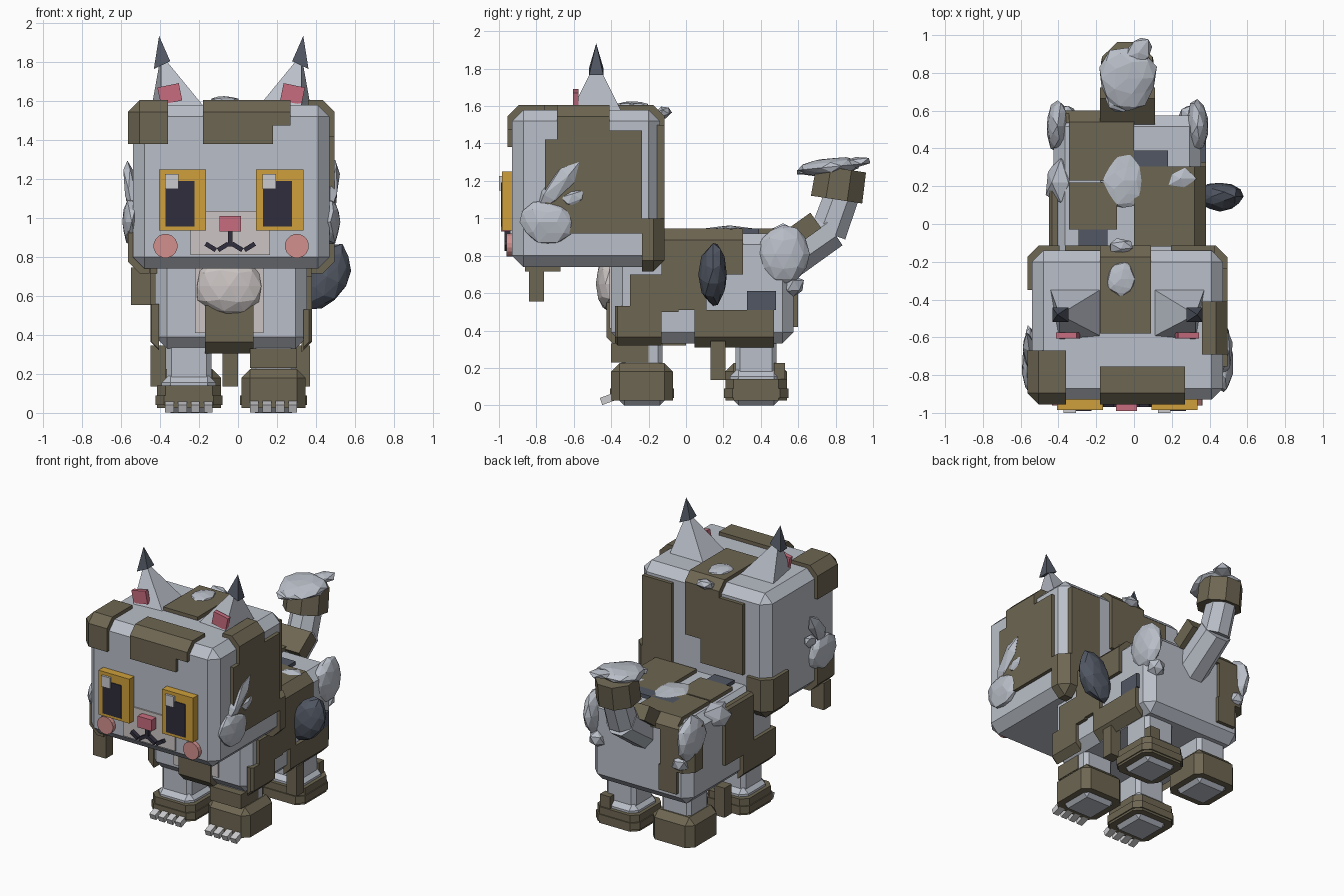
import bpy, bmesh, math, random
from mathutils import Matrix, Vector, Euler

if "Cube" in bpy.data.objects:
    bpy.data.objects.remove(bpy.data.objects["Cube"])
random.seed(4)
MID = -0.035      # symmetry plane
INF = 9


def material(name, *rgb):
    m = bpy.data.materials.new(name)
    m.use_nodes = True
    m.diffuse_color = (*rgb, 1)
    m.node_tree.nodes["Principled BSDF"].inputs["Base Color"].default_value = (*rgb, 1)
    return m


GREY = material("pale grey", .49, .52, .58)
BROWN = material("olive brown", .155, .133, .085)
SLATE = material("slate", .082, .095, .125)
INK = material("ink", .029, .027, .045)
AMBER = material("amber", .62, .35, .045)
ROSE = material("rose", .57, .15, .21)
BLUSH = material("blush", .64, .28, .27)
CREAM = material("cream", .6, .56, .55)
WHITE = material("off white", .6, .6, .62)


def finish(bm, name, mat):
    bmesh.ops.recalc_face_normals(bm, faces=bm.faces)
    me = bpy.data.meshes.new(name)
    bm.to_mesh(me)
    bm.free()
    me.materials.append(mat)
    ob = bpy.data.objects.new(name, me)
    ob.location.x = MID
    bpy.context.collection.objects.link(ob)
    return ob


def box(name, mat, loc, size, rot=(0, 0, 0), bevel=0):
    bm = bmesh.new()
    bmesh.ops.create_cube(bm, size=1, matrix=Matrix.LocRotScale(Vector(loc), Euler(rot), Vector(size)))
    if bevel:
        bmesh.ops.bevel(bm, geom=bm.edges[:], offset=bevel, segments=1, affect='EDGES')
    return finish(bm, name, mat)


def patch(name, mat, base, *ranges, grow=.025):
    """Part of an enlarged chamfered block, trimmed to x, y and z ranges."""
    loc, size, bevel = base
    bm = bmesh.new()
    bmesh.ops.create_cube(bm, size=1, matrix=Matrix.LocRotScale(
        Vector(loc), None, Vector([s + 2 * grow for s in size])))
    bmesh.ops.bevel(bm, geom=bm.edges[:], offset=bevel, segments=1, affect='EDGES')
    for axis, (lo, hi) in enumerate(ranges):
        for limit, sign in ((lo, -1), (hi, 1)):
            co, no = Vector(), Vector()
            co[axis], no[axis] = limit, sign
            cut = bmesh.ops.bisect_plane(bm, geom=bm.verts[:] + bm.edges[:] + bm.faces[:],
                                         plane_co=co, plane_no=no, clear_outer=True)
            edges = [g for g in cut["geom_cut"] if isinstance(g, bmesh.types.BMEdge)]
            if edges:
                bmesh.ops.edgeloop_fill(bm, edges=edges)
    return finish(bm, name, mat)


def tuft(name, mat, loc, radii, rot=(0, 0, 0), detail=2, jitter=.1):
    bm = bmesh.new()
    bmesh.ops.create_icosphere(bm, subdivisions=detail, radius=1)
    for v in bm.verts:
        v.co *= 1 + random.uniform(-jitter, jitter)
    bm.transform(Matrix.LocRotScale(Vector(loc), Euler(rot), Vector(radii)))
    return finish(bm, name, mat)


def prism(name, mat, a, b, r1, r2, sides=8):
    a, b = Vector(a), Vector(b)
    turn = (b - a).to_track_quat('Z', 'Y').to_matrix().to_4x4()
    bm = bmesh.new()
    bmesh.ops.create_cone(bm, cap_ends=True, segments=sides, radius1=r1, radius2=r2, depth=(b - a).length,
                          matrix=Matrix.Translation((a + b) / 2) @ turn @ Matrix.Rotation(math.pi / sides, 4, 'Z'))
    return finish(bm, name, mat)


def pyramid(name, mat, base, apex):
    bm = bmesh.new()
    ring = [bm.verts.new(p) for p in base]
    top = bm.verts.new(apex)
    bm.faces.new(ring)
    for i, v in enumerate(ring):
        bm.faces.new((v, ring[(i + 1) % len(ring)], top))
    return finish(bm, name, mat)


# Head block and its coat patches
head = ((0, -.535, 1.16), (1.01, .79, .84), .06)
box("head", GREY, head[0], head[1], bevel=head[2])
for name, *r in (
        ("brow_corner", (-INF, -.325), (-INF, -.67), (1.38, INF)),
        ("fringe_bar", (-.145, .305), (-INF, -.755), (1.475, INF)),
        ("fringe_step", (-.145, .215), (-INF, -.9), (1.38, 1.5)),
        ("cheek_patch_mid", (.395, INF), (-.69, -.41), (.92, INF)),
        ("cheek_patch_front", (.42, INF), (-.755, -.69), (.92, 1.42)),
        ("cheek_patch_rear", (.42, INF), (-.41, -.235), (.92, 1.47)),
        ("left_jaw_corner", (.41, INF), (-.235, INF), (-INF, 1.0)),
        ("right_jaw_corner", (-INF, -.36), (-.35, INF), (-INF, 1.0)),
        ("right_jowl", (-INF, -.42), (-.86, -.67), (-INF, .95)),
        ("crown_strip", (-.145, .125), (-.58, INF), (1.5, INF)),
        ("nape_upper", (-.145, .125), (-.3, INF), (1.17, INF)),
        ("nape_lower", (-.33, 0), (-.3, INF), (1.0, 1.5)),
        ("nape_side", (.23, .46), (-.3, INF), (.85, 1.5))):
    patch(name, BROWN, head, *r)
box("jowl_drop", BROWN, (-.465, -.8, .65), (.1, .08, .19))

# Face, mirrored features
for s, side in ((-1, "right"), (1, "left")):
    ex = s * .25
    box(side + "_eye", AMBER, (ex, -.955, 1.093), (.243, .06, .315))
    box(side + "_pupil", INK, (ex - .013, -.96, 1.073), (.148, .06, .235))
    box(side + "_eye_glint", WHITE, (ex - .055, -.97, 1.188), (.068, .06, .077))
    prism(side + "_blush", BLUSH, (s * .337, -.92, .857), (s * .337, -.96, .857), .062, .062, 16)
    for dx, tilt in ((.036, 1), (.1, -1)):
        box(side + "_mouth_line", INK, (s * dx - .005, -.955, .852), (.062, .03, .023), (0, s * tilt * .55, 0))

    # Ears
    base = [(s * x, y, 1.56) for x, y in ((.41, -.34), (.36, -.62), (.13, -.6), (.13, -.34))]
    pyramid(side + "_ear", GREY, base, (s * .36, -.48, 1.84))
    base = [(s * .355 + i * .042, -.48 + j * .038, 1.785 - s * i * .02)
            for i, j in ((-1, -1), (1, -1), (1, 1), (-1, 1))]
    pyramid(side + "_ear_tip", SLATE, base, (s * .37, -.48, 1.935))
    box(side + "_inner_ear", ROSE, (s * .315, -.59, 1.637), (.112, .03, .09), (0, s * .2, 0))

    # Cheek fluff
    tuft(side + "_cheek_fluff", GREY, (s * .51, -.74, .98), (.05, .15, .12))
    tuft(side + "_cheek_spike", GREY, (s * .52, -.68, 1.17), (.035, .06, .17), (-.7, s * .1, 0), 1)
    tuft(side + "_cheek_wisp", GREY, (s * .52, -.6, 1.11), (.025, .07, .045), (.3, 0, 0), 1)
    # Hip fluff
    tuft(side + "_hip_fluff", GREY, (s * .37, .52, .81), (.06, .14, .155), jitter=.06)
    tuft(side + "_hip_wisp", GREY, (s * .33, .575, .64), (.06, .06, .06), detail=1)
box("muzzle", CREAM, (-.005, -.93, .923), (.41, .02, .226))
box("nose", ROSE, (-.005, -.96, .97), (.11, .06, .08))
box("mouth_stem", INK, (-.005, -.955, .895), (.022, .03, .08))
tuft("crown_fluff", GREY, (-.035, -.29, 1.6), (.075, .095, .025))
tuft("crown_wisp", GREY, (-.035, -.12, 1.565), (.07, .045, .035), (.4, 0, 0), 1)

# Body block and its coat patches
body = ((0, .0875, .625), (.78, .975, .59), .06)
box("body", GREY, body[0], body[1], bevel=body[2])
for name, mat, *r in (
        ("saddle_left", BROWN, (.035, INF), (-.12, .305), (.7, INF)),
        ("flank_left", BROWN, (.37, INF), (-.13, .11), (.51, .8)),
        ("shoulder_left", BROWN, (.37, INF), (-.3, -.04), (.5, .7)),
        ("shoulder_low_left", BROWN, (.37, INF), (-.38, -.13), (-INF, .53)),
        ("belly_left", BROWN, (.36, INF), (.045, .47), (-INF, .51)),
        ("thigh_mark", SLATE, (.38, INF), (.325, .48), (.51, .61)),
        ("rump_patch", BROWN, (-.31, .035), (.23, INF), (.85, INF)),
        ("saddle_right", BROWN, (-.31, -.055), (-.03, .22), (.9, INF)),
        ("back_mark_front", SLATE, (-.26, -.105), (-.12, -.03), (.9, INF)),
        ("back_mark_rear", SLATE, (-.135, .215), (.305, .39), (.9, INF)),
        ("flank_right", BROWN, (-INF, -.37), (-.12, .2), (.5, .9)),
        ("shoulder_right", BROWN, (-INF, -.37), (-.37, 0), (-INF, .56)),
        ("rump_side", BROWN, (-INF, -.18), (.45, INF), (.58, .9)),
        ("rump_drop", BROWN, (-.31, -.17), (.5, INF), (.42, .6)),
        ("chest_patch", BROWN, (-.135, .115), (-INF, -.35), (-INF, .55))):
    patch(name, mat, body, *r)
box("bib", CREAM, (-.01, -.4, .58), (.35, .02, .34))
tuft("chest_fluff", CREAM, (-.01, -.41, .65), (.175, .07, .15), jitter=.05)
tuft("back_fluff", GREY, (-.02, .23, .93), (.12, .15, .03))
tuft("right_back_fluff", GREY, (-.36, .22, .87), (.1, .13, .06), (0, -.6, 0), 1, .2)
tuft("left_back_wisp", GREY, (.28, .24, .93), (.08, .06, .03), detail=1, jitter=.2)
tuft("side_burr", SLATE, (.49, .145, .7), (.11, .075, .175), (0, .45, 0), jitter=.08)

# Hanging locks of fur
for name, loc in (("belly_lock", (-.005, .17, .24)), ("left_lock", (.365, .17, .24)), ("right_lock", (-.375, .17, .24))):
    box(name, BROWN, loc, (.08, .08, .21))

# Legs, paws and claws: tall and short socks alternate diagonally
for s, side in ((-1, "right"), (1, "left")):
    for y, end in ((-.235, "front"), (.375, "back")):
        tall = (s > 0) == (end == "front")
        label = side + "_" + end
        x = s * .217
        box(label + "_leg", GREY, (x, y, .24), (.23, .22, .3), bevel=.025)
        paw = ((x, y, .1), (.28, .28, .2), .045)
        box(label + "_paw", GREY, *paw[:2], bevel=paw[2])
        patch(label + "_sock", BROWN, paw, (-INF, INF), (-INF, INF), (.025, INF if tall else .14))
        if not tall:
            patch(label + "_sock_band", BROWN, paw, (-INF, INF), (-INF, INF), (.04, .09), grow=.032)
        if end == "front":
            for i in range(4):
                box(label + "_claw", WHITE, (x + (i - 1.5) * .066, y - .177, .036), (.045, .09, .04), (.35, 0, 0))
box("left_front_cuff", BROWN, (.217, -.3, .28), (.24, .2, .1))
box("left_back_strip", BROWN, (.3, .5, .16), (.08, .06, .13))

# Tail
prism("tail_root", GREY, (0, .5, .75), (0, .78, .94), .12, .11)
prism("tail_mid", GREY, (0, .76, .92), (0, .84, 1.14), .105, .1)
box("tail_root_patch", BROWN, (0, .625, .94), (.29, .17, .1), (.62, 0, 0))
prism("tail_band", BROWN, (0, .805, 1.1), (0, .83, 1.265), .15, .145)
tuft("tail_fluff", GREY, (0, .775, 1.275), (.15, .17, .05), (.1, 0, 0))
tuft("tail_fluff_spike", GREY, (.06, .91, 1.3), (.07, .09, .03), (.1, 0, -.4), 1)
tuft("tail_fluff_wisp", GREY, (-.04, .66, 1.26), (.08, .08, .025), (.2, 0, 0), 1)
